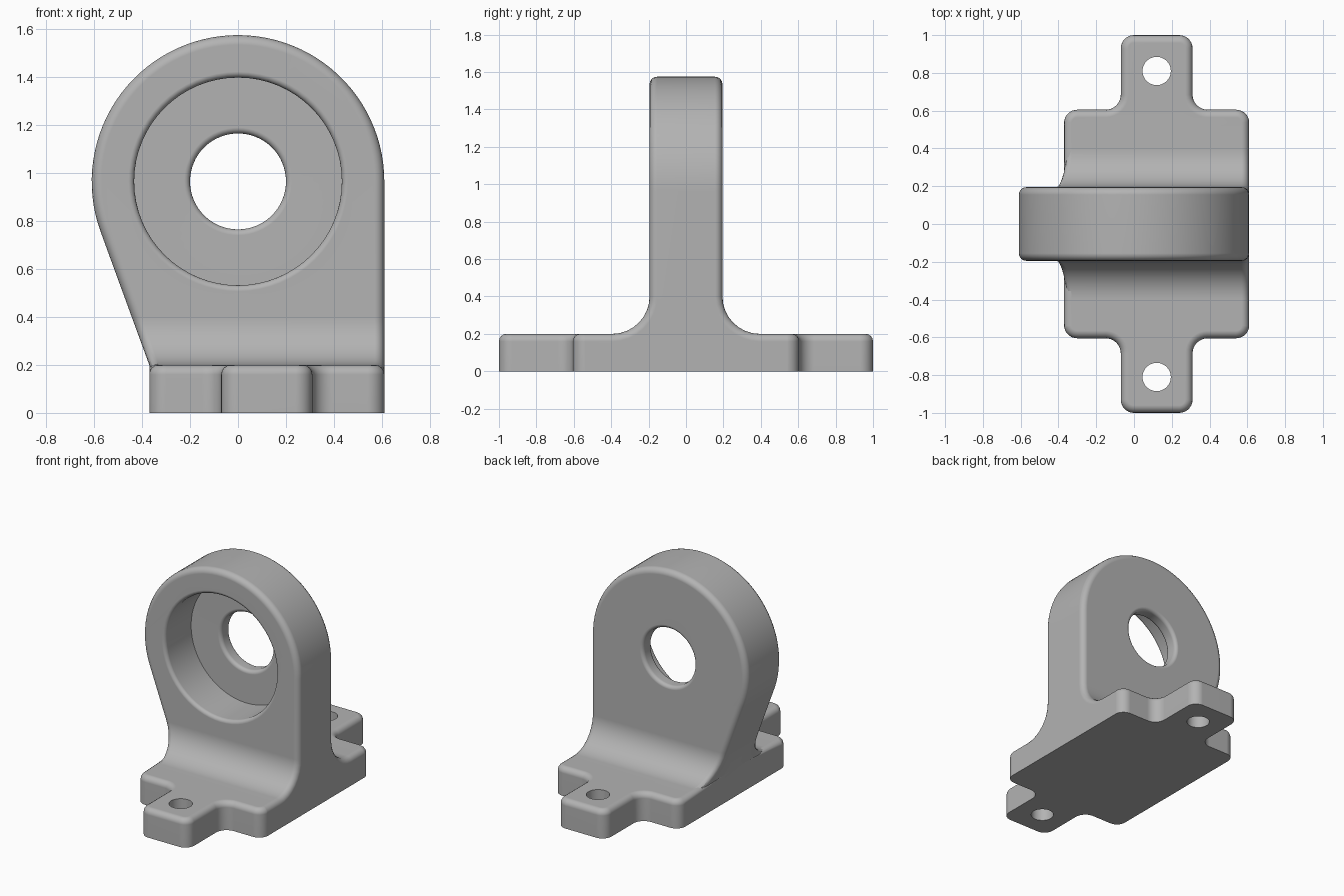
import bpy, bmesh
from math import sin, cos, pi, radians, acos, atan2, hypot
from mathutils import Vector

old = bpy.data.objects.get("Cube")
if old:
    bpy.data.objects.remove(old, do_unlink=True)

# Plate and upright dimensions
LEFT, RIGHT, BASE_H = -0.37, 0.61, 0.2
HALF_T, CENTRE_Z, HEAD_R = 0.195, 0.965, 0.61
ROUND, LIP = 0.04, 0.025

metal = bpy.data.materials.new("plain_grey")
metal.use_nodes = True
grey = (0.45, 0.45, 0.45, 1)
metal.diffuse_color = grey
metal.node_tree.nodes["Principled BSDF"].inputs["Base Color"].default_value = grey


def make_object(name, bm):
    bmesh.ops.recalc_face_normals(bm, faces=bm.faces)
    mesh = bpy.data.meshes.new(name)
    bm.to_mesh(mesh)
    bm.free()
    mesh.materials.append(metal)
    obj = bpy.data.objects.new(name, mesh)
    bpy.context.collection.objects.link(obj)
    return obj


def extrude(name, outline, place, start, end):
    """Extrude a 2D outline; place(a, b, depth) gives the 3D position."""
    bm = bmesh.new()
    face = bm.faces.new([bm.verts.new(place(a, b, start)) for a, b in outline])
    shift = Vector(place(0, 0, end)) - Vector(place(0, 0, start))
    ext = bmesh.ops.extrude_face_region(bm, geom=[face], use_keep_orig=True)
    verts = [v for v in ext["geom"] if isinstance(v, bmesh.types.BMVert)]
    bmesh.ops.translate(bm, verts=verts, vec=shift)
    return make_object(name, bm)


def rounded(corners, steps=8):
    """Replace right-angled corners (a, b, radius) with arcs."""
    out = []
    for i, (a, b, r) in enumerate(corners):
        p = Vector((a, b))
        if r == 0:
            out.append(p)
            continue
        u = (Vector(corners[i - 1][:2]) - p).normalized() * r
        v = (Vector(corners[(i + 1) % len(corners)][:2]) - p).normalized() * r
        for k in range(steps + 1):
            t = k / steps * pi / 2
            out.append(p + u * (1 - sin(t)) + v * (1 - cos(t)))
    return out


def combine(target, tool, operation):
    tool.hide_render = True
    mod = target.modifiers.new("cut", "BOOLEAN")
    mod.object, mod.operation, mod.solver = tool, operation, "EXACT"
    bpy.context.view_layer.objects.active = target
    bpy.ops.object.modifier_apply(modifier=mod.name)
    bpy.data.objects.remove(tool, do_unlink=True)


# Front silhouette: round head, straight right side, tangent sloping left side
dx, dz = LEFT, BASE_H - CENTRE_Z
tangent = atan2(dz, dx) + 2 * pi - acos(HEAD_R / hypot(dx, dz))
head = [(HEAD_R * cos(tangent * k / 56), CENTRE_Z + HEAD_R * sin(tangent * k / 56))
        for k in range(57)]
front = head + [(LEFT, BASE_H), (LEFT, 0), (RIGHT, 0)]
body = extrude("bearing_bracket", front, lambda a, b, d: (a, d, b), -1.3, 1.3)

# Side section: inverted T with filleted inner corners
side = rounded([(-1.2, -0.1, 0), (1.2, -0.1, 0), (1.2, BASE_H, 0),
                (HALF_T, BASE_H, 0.2), (HALF_T, 2, 0),
                (-HALF_T, 2, 0), (-HALF_T, BASE_H, 0.2), (-1.2, BASE_H, 0)])
combine(body, extrude("section", side, lambda a, b, d: (d, a, b), -1.3, 1.3), "INTERSECT")

# Plan: plate with a mounting tab at each end, open around the overhanging head
E = 0.0005
half = [(RIGHT + E, 0.605, 0.07), (0.31, 0.605, 0.08), (0.31, 1, 0.07),
        (-0.07, 1, 0.07), (-0.07, 0.605, 0.08), (LEFT - E, 0.605, 0.07),
        (LEFT - E, 0.5, 0), (-1, 0.5, 0)]
plan = rounded(half + [(x, -y, r) for x, y, r in reversed(half)])
combine(body, extrude("plan", plan, lambda a, b, d: (a, b, d), -1, 3), "INTERSECT")

# Round every outer edge except those on the underside
bm = bmesh.new()
bm.from_mesh(body.data)
bmesh.ops.remove_doubles(bm, verts=bm.verts, dist=0.0002)
bmesh.ops.dissolve_limit(bm, angle_limit=radians(0.5), verts=bm.verts, edges=bm.edges)
edges = [e for e in bm.edges if len(e.link_faces) == 2 and e.is_convex
         and e.calc_face_angle() > radians(40)
         and sum(v.co.z for v in e.verts) > 0.02
         and max(v.co.z for v in e.verts) > BASE_H - 0.01]
bmesh.ops.bevel(bm, geom=edges, offset=ROUND, offset_type="OFFSET", segments=4,
                profile=0.5, affect="EDGES", clamp_overlap=False)
bm.to_mesh(body.data)
bm.free()


# Bearing seat and bore: one turned cutter with softly rounded lips
def lip(radius, y, inward):
    arc = [(radius + LIP * (1 - sin(t)), y + inward * LIP * (1 - cos(t)))
           for t in (k * pi / 8 for k in range(5))]
    return arc


seat_floor = 0.095
turned = [(0, -0.3), (0.433 + LIP, -0.3)] + lip(0.433, -HALF_T, 1)
turned += [(0.433, seat_floor)] + lip(0.2, seat_floor, 1)
turned += lip(0.2, HALF_T, -1)[::-1] + [(0.2 + LIP, 0.3), (0, 0.3)]
bm = bmesh.new()
ring = [bm.verts.new((r, y, CENTRE_Z)) for r, y in turned]
line = [bm.edges.new(pair) for pair in zip(ring, ring[1:])]
bmesh.ops.spin(bm, geom=ring + line, cent=(0, 0, CENTRE_Z), axis=(0, 1, 0),
               angle=2 * pi, steps=64, use_merge=True)
bmesh.ops.remove_doubles(bm, verts=bm.verts, dist=0.0001)
combine(body, make_object("bore_cutter", bm), "DIFFERENCE")

# Bolt holes in the tabs
for y in (-0.81, 0.81):
    circle = [(0.12 + 0.075 * cos(k * pi / 16), y + 0.075 * sin(k * pi / 16)) for k in range(32)]
    combine(body, extrude("hole_cutter", circle, lambda a, b, d: (a, b, d), -0.2, 0.5),
            "DIFFERENCE")

# Smooth shading with flat faces kept true
bpy.ops.object.select_all(action="DESELECT")
body.select_set(True)
bpy.context.view_layer.objects.active = body
bpy.ops.object.shade_smooth_by_angle(angle=radians(30))
normals = body.modifiers.new("even_normals", "WEIGHTED_NORMAL")
normals.keep_sharp = True
